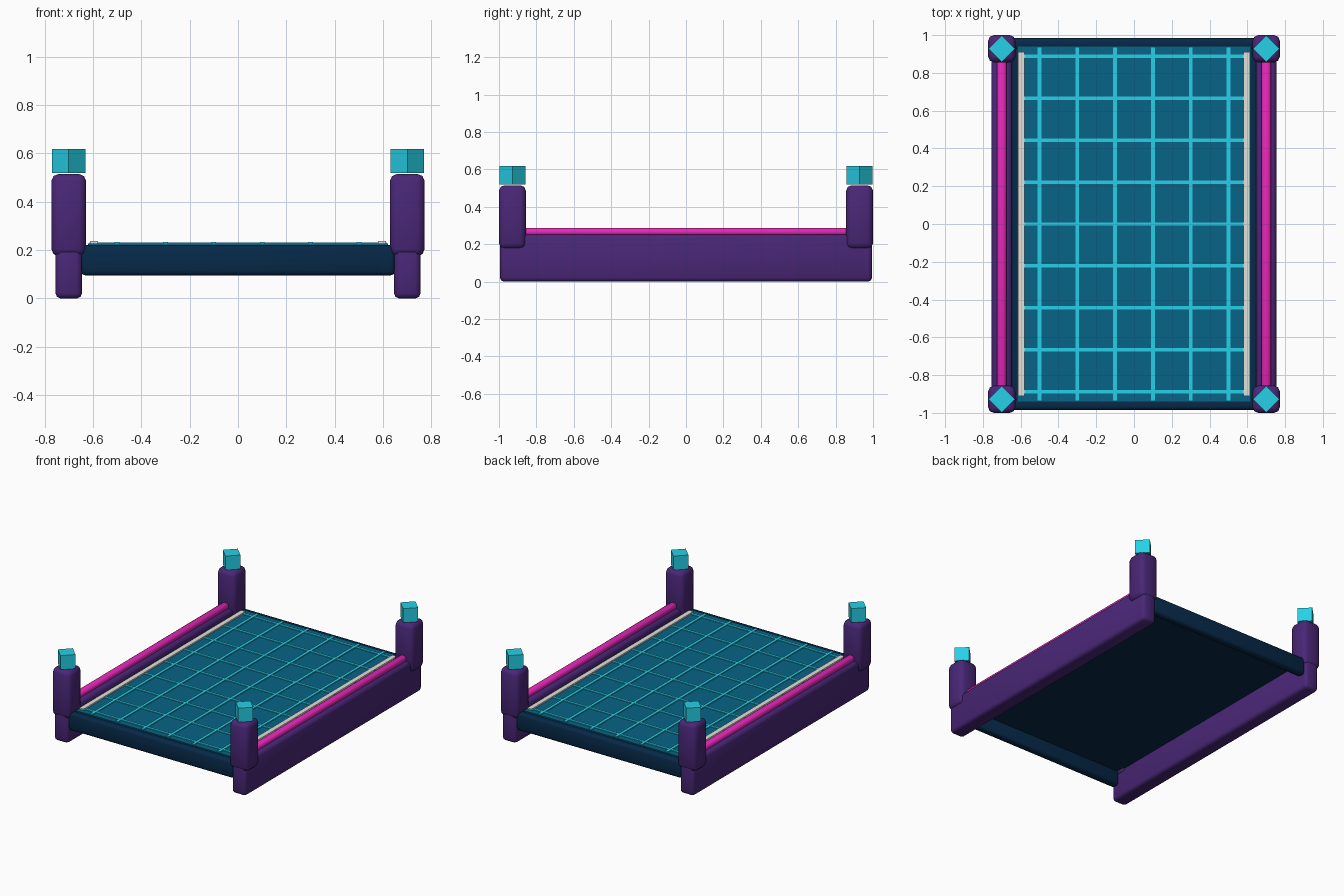
import bpy
import math

cube = bpy.data.objects.get("Cube")
if cube:
    bpy.data.objects.remove(cube, do_unlink=True)


def material(name, rgb):
    m = bpy.data.materials.new(name)
    m.use_nodes = True
    m.diffuse_color = (*rgb, 1)
    m.node_tree.nodes["Principled BSDF"].inputs["Base Color"].default_value = (*rgb, 1)
    return m


purple = material("purple", (0.068, 0.02, 0.185))
navy = material("navy", (0.002, 0.022, 0.065))
teal = material("teal", (0.002, 0.125, 0.24))
cyan = material("cyan", (0.02, 0.65, 0.82))
magenta = material("magenta", (0.80, 0.02, 0.48))
chalk = material("chalk", (0.76, 0.75, 0.70))


def box(name, centre, size, mat, bevel=0.0, turn=0.0):
    """A box given by its centre and full size, with softly rounded edges if bevelled."""
    bpy.ops.mesh.primitive_cube_add(size=1, location=centre)
    ob = bpy.context.object
    ob.name = name
    ob.scale = size
    bpy.ops.object.transform_apply(location=False, rotation=False, scale=True)
    ob.rotation_euler.z = turn
    ob.data.materials.append(mat)
    if bevel:
        mod = ob.modifiers.new("rounded_edges", "BEVEL")
        mod.width = bevel
        mod.segments = 2
        bpy.ops.object.modifier_apply(modifier=mod.name)
        bpy.ops.object.shade_smooth_by_angle(angle=math.radians(50))


# Thin deck with its coloured floor panel
box("deck", (0, 0, 0.204), (1.3, 1.9, 0.016), navy)
box("floor_panel", (0, 0, 0.219), (1.24, 1.88, 0.016), teal)

# Raised grid on the floor
for i in range(6):
    box(f"long_grid_line_{i + 1}", (-0.5 + 0.2 * i, 0, 0.229), (0.02, 1.87, 0.009), cyan)
for i in range(9):
    box(f"cross_grid_line_{i + 1}", (0, 0.222 * (i - 4), 0.228), (1.23, 0.018, 0.008), cyan)

# Cross beams closing the open underside at both ends
for end, e in (("front", -1), ("back", 1)):
    box(f"{end}_cross_beam", (0, 0.955 * e, 0.158), (1.3, 0.06, 0.125), navy, 0.018)

for side, s in (("left", 1), ("right", -1)):
    # Side beam, bright rail and pale edge strip
    box(f"{side}_beam", (0.7 * s, 0, 0.126), (0.11, 1.99, 0.252), purple, 0.022)
    box(f"{side}_rail", (0.7 * s, 0, 0.265), (0.052, 1.76, 0.044), magenta, 0.018)
    box(f"{side}_edge_strip", (0.596 * s, 0, 0.229), (0.034, 1.82, 0.016), chalk)
    # Corner posts with a turned lamp block above each
    for end, e in (("front", -1), ("back", 1)):
        box(f"{end}_{side}_post", (0.7 * s, 0.928 * e, 0.345), (0.144, 0.144, 0.34), purple, 0.03)
        box(f"{end}_{side}_lamp", (0.7 * s, 0.928 * e, 0.568), (0.098, 0.098, 0.1), cyan,
            turn=math.pi / 4)
